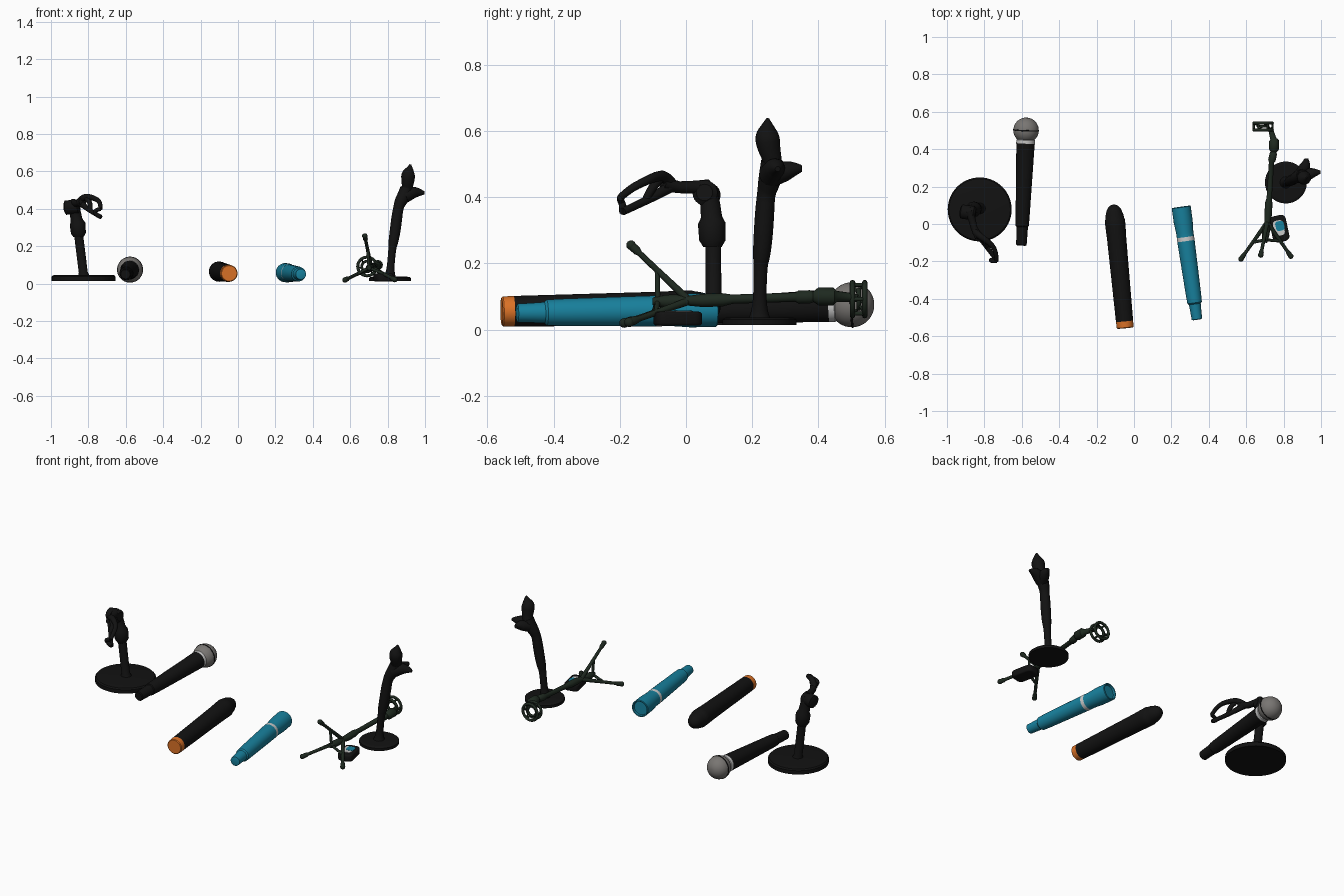
import bpy, bmesh, math
from mathutils import Vector, Matrix

if "Cube" in bpy.data.objects:
    bpy.data.objects.remove(bpy.data.objects["Cube"])


def mat(name, r, g, b):
    m = bpy.data.materials.new(name)
    m.diffuse_color = (r, g, b, 1)
    m.use_nodes = True
    m.node_tree.nodes["Principled BSDF"].inputs["Base Color"].default_value = m.diffuse_color
    return m


BLACK = mat("black", 0.006, 0.006, 0.006)
GREEN = mat("dark green", 0.013, 0.022, 0.014)
TEAL = mat("teal", 0.009, 0.22, 0.34)
ORANGE = mat("orange", 0.72, 0.17, 0.02)
GREY = mat("mesh grey", 0.19, 0.18, 0.17)
SILVER = mat("silver", 0.6, 0.6, 0.6)


def smooth(o, angle=35):
    bpy.ops.object.select_all(action='DESELECT')
    bpy.context.view_layer.objects.active = o
    o.select_set(True)
    bpy.ops.object.shade_smooth_by_angle(angle=math.radians(angle))


def finish(name, bm, mats):
    bmesh.ops.recalc_face_normals(bm, faces=bm.faces)
    me = bpy.data.meshes.new(name)
    bm.to_mesh(me)
    bm.free()
    for m in mats:
        me.materials.append(m)
    o = bpy.data.objects.new(name, me)
    bpy.context.collection.objects.link(o)
    smooth(o)
    return o


def lathe(name, start, end, profile, mats, seg=40):
    """Revolve (distance, radius, material) rings about the line start-end."""
    a, b = Vector(start), Vector(end)
    rot = (b - a).to_track_quat('Z', 'Y').to_matrix().to_4x4()
    bm = bmesh.new()
    rings = []
    for d, r, _ in profile:
        rings.append([bm.verts.new((r * math.cos(2 * math.pi * i / seg),
                                    r * math.sin(2 * math.pi * i / seg), d)) for i in range(seg)])
    for k in range(len(rings) - 1):
        for i in range(seg):
            j = (i + 1) % seg
            f = bm.faces.new((rings[k][i], rings[k][j], rings[k + 1][j], rings[k + 1][i]))
            f.material_index = profile[k][2]
    bm.faces.new(rings[0]).material_index = profile[0][2]
    bm.faces.new(rings[-1]).material_index = profile[-1][2]
    bm.transform(Matrix.Translation(a) @ rot)
    return finish(name, bm, mats)


def tube(name, pts, material, kind='POLY', cyclic=False):
    """Round tube through (x, y, z, radius) points."""
    cu = bpy.data.curves.new(name, 'CURVE')
    cu.dimensions = '3D'
    cu.bevel_depth = 1.0
    cu.bevel_resolution = 4
    cu.use_fill_caps = True
    s = cu.splines.new(kind)
    s.points.add(len(pts) - 1)
    for p, q in zip(s.points, pts):
        p.co = (q[0], q[1], q[2], 1)
        p.radius = q[3]
    s.use_cyclic_u = cyclic
    if kind == 'NURBS':
        s.order_u = 3
        s.use_endpoint_u = not cyclic
        s.resolution_u = 6
    o = bpy.data.objects.new(name, cu)
    bpy.context.collection.objects.link(o)
    bpy.ops.object.select_all(action='DESELECT')
    bpy.context.view_layer.objects.active = o
    o.select_set(True)
    bpy.ops.object.convert(target='MESH')
    o = bpy.context.object
    o.data.materials.clear()
    o.data.materials.append(material)
    smooth(o, 45)
    return o


def ball(name, c, r, material, scale=(1, 1, 1)):
    bm = bmesh.new()
    bmesh.ops.create_uvsphere(bm, u_segments=24, v_segments=14, radius=r)
    bm.transform(Matrix.Translation(c) @ Matrix.Diagonal((*scale, 1)))
    return finish(name, bm, [material])


def disc_base(name, x, y, r, z0, z1):
    h = z1 - z0
    lathe(name, (x, y, z0), (x, y, z1),
          [(0, r, 0), (h * .7, r, 0), (h * .93, r - .007, 0), (h, r - .018, 0)], [BLACK], 56)


# --- Left desk stand: base, leaning column, joint, arm, open clip
disc_base("left_stand_base", -0.825, 0.078, 0.171, 0.014, 0.047)
lathe("left_stand_column", (-0.825, 0.083, 0.04), (-0.857, 0.082, 0.30),
      [(0, .032, 0), (.02, .024, 0), (.25, .024, 0)], [BLACK])
tube("left_stand_joint", [(-.852, .08, .25, .028), (-.853, .08, .27, .04), (-.858, .078, .32, .042),
                          (-.863, .077, .34, .032), (-.87, .073, .38, .03), (-.88, .065, .43, .027)], BLACK)
lathe("left_stand_knob", (-.93, .068, .405), (-.84, .055, .415),
      [(0, .022, 0), (.008, .038, 0), (.075, .038, 0), (.085, .025, 0)], [BLACK], 24)
tube("left_stand_arm", [(-.88, .068, .43, .024), (-.868, .03, .43, .02), (-.855, -.02, .43, .018),
                        (-.83, -.07, .44, .022)], BLACK)
for name, pts in (
    ("left_clip_upper", [(-.85, -.04, .435, .018), (-.83, -.06, .46, .018), (-.80, -.08, .466, .016),
                         (-.75, -.12, .45, .013), (-.735, -.17, .425, .012), (-.735, -.197, .40, .011)]),
    ("left_clip_lower", [(-.84, -.05, .43, .018), (-.81, -.09, .405, .014), (-.775, -.14, .38, .012),
                         (-.735, -.19, .357, .012)]),
    ("left_clip_tip", [(-.735, -.197, .40, .011), (-.76, -.20, .395, .011), (-.77, -.19, .375, .011),
                       (-.735, -.19, .357, .012)]),
    ("left_clip_cross", [(-.81, -.08, .455, .014), (-.785, -.10, .435, .014), (-.79, -.12, .395, .012)]),
):
    tube(name, pts, BLACK, 'NURBS')

# --- Ball-head microphone
sc = Vector((-.577, .501, .075))
tail = Vector((-.602, -.115, .05))
L = (sc - tail).length
lathe("ball_mic_body", tail, sc,
      [(0, .024, 0), (.005, .028, 0), (.10, .031, 0), (.105, .035, 0), (.14, .037, 0),
       (L - .075, .049, 0), (L - .07, .05, 1), (L - .052, .05, 1), (L - .045, .04, 1)], [BLACK, SILVER])
R = .068
prof = []
for i in range(1, 20):
    a = math.pi * i / 20
    prof.append((-R * math.cos(a), R * math.sin(a), 0))
lathe("ball_mic_grille", sc, sc + (sc - tail), prof, [GREY])
lathe("ball_mic_band", sc, sc + (sc - tail),
      [(-.004, R - .002, 0), (-.003, R + .0015, 0), (.003, R + .0015, 0), (.004, R - .002, 0)], [BLACK])

# --- Dome-head wireless microphone with orange end
lathe("dome_mic", (-.047, -.557, .055), (-.11, .103, .066),
      [(0, .041, 1), (.004, .045, 1), (.036, .046, 1), (.037, .046, 0), (.48, .0515, 0), (.55, .054, 0),
       (.578, .054, 0), (.582, .052, 0), (.61, .047, 0), (.635, .039, 0), (.652, .028, 0),
       (.661, .015, 0), (.664, .004, 0)], [BLACK, ORANGE])

# --- Teal microphone with silver ring and recessed head
lathe("teal_mic", (.337, -.512, .05), (.252, .092, .059),
      [(0, .02, 0), (.003, .028, 0), (.05, .030, 0), (.085, .032, 0), (.092, .039, 0), (.14, .041, 0),
       (.42, .0465, 0), (.425, .0465, 1), (.442, .0465, 1), (.447, .046, 0), (.47, .046, 0),
       (.53, .051, 0), (.607, .051, 0), (.610, .048, 0), (.609, .043, 0), (.597, .041, 0)], [TEAL, SILVER])

# --- Fallen tripod: pole, neck, spreader, three legs
tube("tripod_pole", [(.70, -.10, .085, .012), (.703, -.06, .085, .02), (.708, -.03, .086, .02),
                     (.712, .0, .087, .014), (.718, .05, .088, .02), (.72, .11, .09, .02),
                     (.723, .14, .092, .014), (.735, .33, .098, .014), (.737, .34, .098, .02),
                     (.745, .375, .099, .02), (.746, .385, .099, .016), (.748, .40, .1, .027),
                     (.748, .445, .1, .027), (.745, .455, .1, .017), (.735, .49, .098, .014),
                     (.728, .515, .095, .012)], GREEN)
hub, spread = Vector((.712, .01, .087)), Vector((.70, -.085, .085))
for tag, foot in (("left", (.572, -.187, .02)), ("right", (.838, -.172, .022)), ("upper", (.678, -.166, .255))):
    foot = Vector(foot)
    mid = hub.lerp(foot, .55)
    pre = hub.lerp(foot, .85)
    tube("tripod_leg_" + tag, [(*hub, .012), (*mid, .0095), (*pre, .009),
                               (*hub.lerp(foot, .9), .013), (*foot, .013)], GREEN)
    tube("tripod_strut_" + tag, [(*spread, .008), (*mid, .008)], GREEN)
    ball("tripod_foot_" + tag, foot, .0145, GREEN)

# --- Shock mount: two outer rings, inner ring, posts and cords
cx, cz = .69, .092


def circle(y, r, t, n=24):
    return [(cx + r * math.cos(2 * math.pi * i / n), y, cz + r * math.sin(2 * math.pi * i / n), t)
            for i in range(n)]


tube("mount_ring_front", circle(.503, .05, .008), GREEN, cyclic=True)
tube("mount_ring_back", circle(.54, .05, .008), GREEN, cyclic=True)
tube("mount_ring_inner", circle(.522, .028, .007), GREEN, cyclic=True)
for i in range(6):
    a = math.pi * i / 3
    u, w = math.cos(a), math.sin(a)
    outer = (cx + .05 * u, cz + .05 * w)
    tube("mount_post", [(outer[0], .503, outer[1], .006), (outer[0], .54, outer[1], .006)], GREEN)
    tube("mount_cord", [(outer[0], .503 + .037 * (i % 2), outer[1], .004),
                        (cx + .028 * math.cos(a + .5), .522, cz + .028 * math.sin(a + .5), .004)], GREEN)

# --- Right desk stand with twisted clip head
disc_base("right_stand_base", .812, .222, .112, .014, .037)
tube("right_stand_column", [(.812, .222, .03, .035), (.813, .222, .055, .02), (.825, .225, .19, .02),
                            (.83, .228, .22, .026), (.84, .233, .28, .029), (.85, .238, .36, .029),
                            (.858, .242, .41, .027), (.87, .25, .44, .033), (.89, .258, .475, .036),
                            (.90, .26, .51, .033)], BLACK, 'NURBS')
tube("right_clip_upper", [(.89, .265, .47, .03), (.905, .262, .51, .028), (.908, .25, .55, .036),
                          (.91, .245, .585, .039), (.918, .246, .615, .02), (.922, .247, .638, .004)],
     BLACK, 'NURBS')
tube("right_clip_side", [(.89, .255, .465, .036), (.925, .265, .485, .034), (.96, .275, .49, .026),
                         (.997, .277, .485, .008)], BLACK, 'NURBS')
tube("right_clip_back", [(.89, .26, .465, .034), (.905, .29, .475, .032), (.92, .32, .485, .026),
                         (.922, .35, .487, .01)], BLACK, 'NURBS')

# --- Small device with a flat display
frame = Matrix.Translation((.777, -.025, .033)) @ Matrix.Rotation(math.radians(12), 4, 'Z')


def plate(name, sx, sy, sz, at, material, bev):
    bm = bmesh.new()
    bmesh.ops.create_cube(bm, size=1)
    bm.transform(Matrix.Diagonal((sx, sy, sz, 1)))
    up = [e for e in bm.edges if abs(e.verts[0].co.z - e.verts[1].co.z) > sz * .5]
    bmesh.ops.bevel(bm, geom=up, offset=bev, segments=4, profile=.5, affect='EDGES')
    if sz > .02:
        rim = [e for e in bm.edges if abs(e.verts[0].co.z - e.verts[1].co.z) < sz * .1]
        bmesh.ops.bevel(bm, geom=rim, offset=.009, segments=3, profile=.5, affect='EDGES')
    bm.transform(frame @ Matrix.Translation(at))
    return finish(name, bm, [material])


plate("device_body", .09, .142, .042, (0, 0, 0), BLACK, .026)
plate("device_display_light", .056, .082, .003, (-.002, .004, .0222), SILVER, .018)
plate("device_display_teal", .046, .052, .003, (.006, .014, .0242), TEAL, .014)
